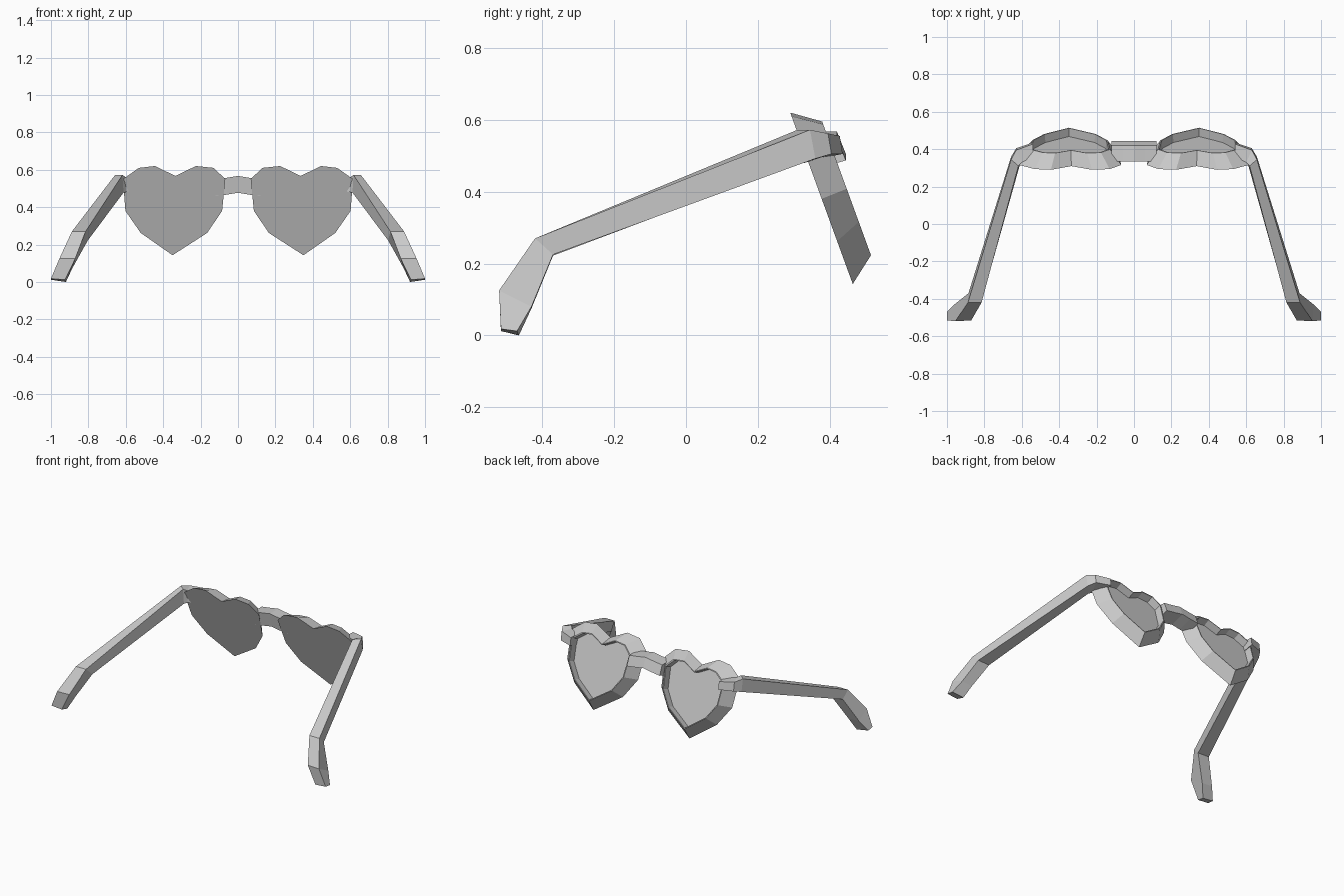
import bpy, bmesh
from mathutils import Vector

old = bpy.data.objects.get("Cube")
if old:
    bpy.data.objects.remove(old, do_unlink=True)

grey = bpy.data.materials.new("grey_plastic")
grey.use_nodes = True
COLOUR = (0.6, 0.6, 0.6, 1)
grey.diffuse_color = COLOUR
grey.node_tree.nodes["Principled BSDF"].inputs["Base Color"].default_value = COLOUR


def loft(name, rings, closed=False):
    """Skin equal rings of points; closed joins last to first, else both ends are capped."""
    bm = bmesh.new()
    loops = [[bm.verts.new(p) for p in ring] for ring in rings]
    pairs = list(zip(loops, loops[1:]))
    if closed:
        pairs.append((loops[-1], loops[0]))
    else:
        bm.faces.new(loops[0])
        bm.faces.new(loops[-1])
    for a, b in pairs:
        for i in range(len(a)):
            j = (i + 1) % len(a)
            bm.faces.new((a[i], a[j], b[j], b[i]))
    bmesh.ops.recalc_face_normals(bm, faces=bm.faces)
    mesh = bpy.data.meshes.new(name)
    bm.to_mesh(mesh)
    bm.free()
    mesh.materials.append(grey)
    obj = bpy.data.objects.new(name, mesh)
    bpy.context.collection.objects.link(obj)
    return obj


# Heart outline for the model's left lens, as x and z
HEART = [(.335, .567), (.444, .62), (.53, .61), (.615, .55), (.602, .38), (.52, .262),
         (.35, .143), (.165, .262), (.085, .38), (.068, .55), (.13, .61), (.225, .62)]
CENTRE = Vector((.342, .39))


def heart(side, scale, depth):
    """Heart ring on the tilted frame plane, pushed forward by depth."""
    ring = []
    for p in HEART:
        x, z = CENTRE + (Vector(p) - CENTRE) * scale
        y = .29 + (.62 - z) * .365
        ring.append((side * x, y + .94 * depth, z + .343 * depth))
    return ring


# Temple sections: outer top, inner top, inner bottom, outer bottom
TEMPLE = [
    [(.54, .428, .555), (.54, .36, .555), (.54, .36, .49), (.54, .436, .505)],
    [(.63, .395, .562), (.60, .33, .56), (.60, .33, .48), (.63, .405, .505)],
    [(.657, .345, .572), (.618, .31, .572), (.612, .31, .478), (.657, .36, .492)],
    [(.888, -.42, .27), (.815, -.42, .27), (.803, -.37, .222), (.885, -.37, .225)],
    [(.955, -.52, .125), (.87, -.515, .125), (.885, -.43, .075), (.96, -.43, .08)],
    [(1, -.515, .018), (.925, -.515, .012), (.92, -.465, 0), (1, -.47, .012)],
]

for side, word in ((1, "left"), (-1, "right")):
    # Tapered rim with a recessed lens
    loft(word + "_rim", [heart(side, s, d) for s, d in
                         ((1, 0), (.78, .075), (.755, .075), (.73, 0))], closed=True)
    loft(word + "_lens", [heart(side, .73, 0), heart(side, .74, .029)])
    # Hinge and bent temple arm
    loft(word + "_temple", [[(side * x, y, z) for x, y, z in ring] for ring in TEMPLE])

# Slightly arched bridge
loft("bridge", [[(x, .333, .557 + rise), (x, .42, .557 + rise),
                 (x, .445, .495 + rise), (x, .348, .467 + rise)]
                for x, rise in ((-.12, -.008), (-.06, 0), (0, .01), (.06, 0), (.12, -.008))])
